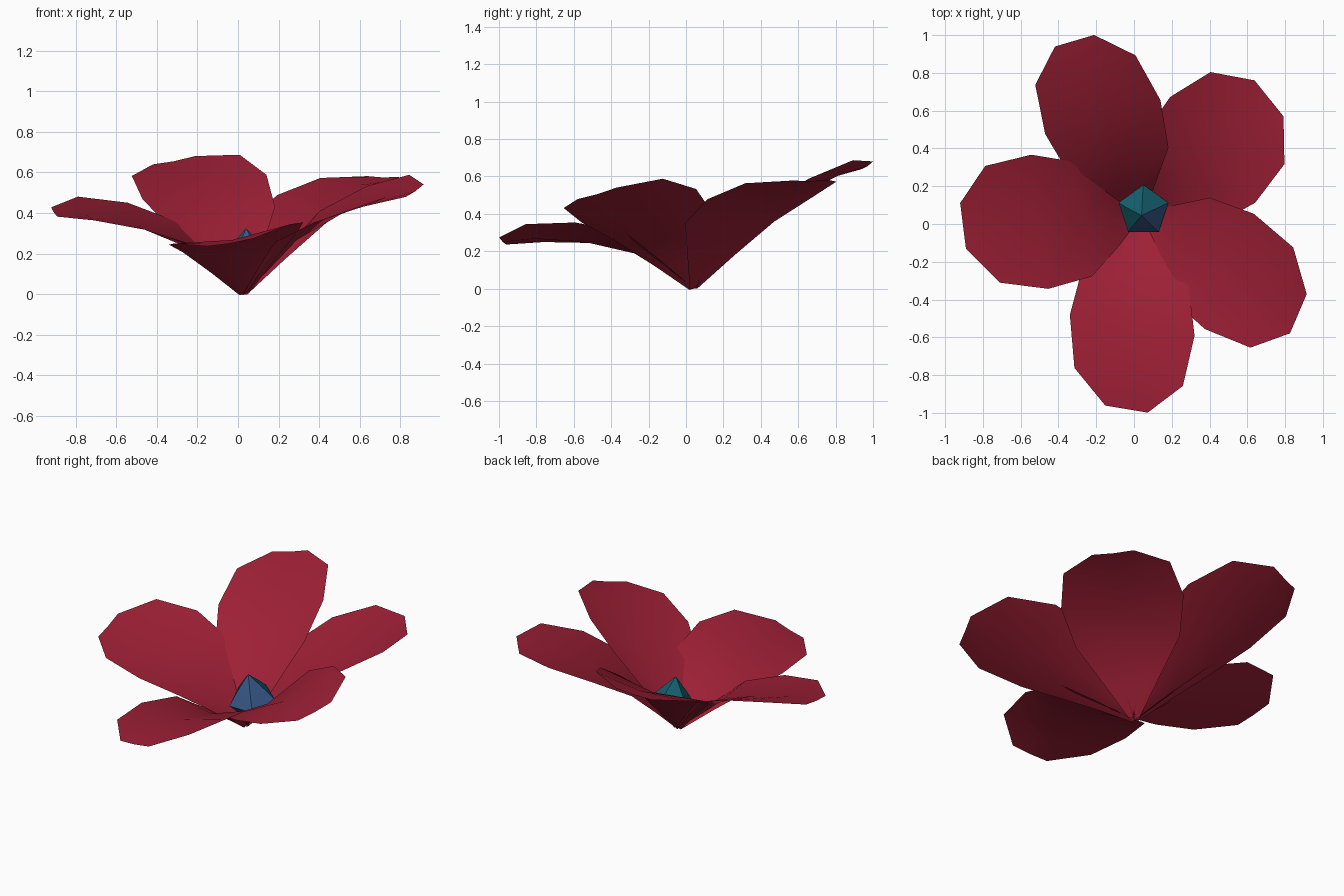
import bpy
import math
from mathutils import Vector

cube = bpy.data.objects.get("Cube")
if cube:
    bpy.data.objects.remove(cube)


def material(name, colour):
    mat = bpy.data.materials.new(name)
    mat.use_nodes = True
    rgba = (*colour, 1)
    mat.diffuse_color = rgba
    mat.node_tree.nodes["Principled BSDF"].inputs["Base Color"].default_value = rgba
    return mat


def add_object(name, verts, faces, materials):
    mesh = bpy.data.meshes.new(name)
    mesh.from_pydata(verts, [], faces)
    mesh.update()
    for mat in materials:
        mesh.materials.append(mat)
    obj = bpy.data.objects.new(name, mesh)
    bpy.context.collection.objects.link(obj)
    return obj


crimson = material("petal_crimson", (0.34, 0.014, 0.036))
teal = material("pistil_teal", (0.007, 0.115, 0.155))
blue = material("pistil_blue", (0.04, 0.1, 0.25))

BASE = Vector((0.03, 0.04, 0))

# Petal section: distance along the petal, width ratio, edge rise, middle rise
ROWS = [(0, 0.07, 0, 0), (0.15, 0.45, 0.09, 0.05), (0.31, 0.85, 0.175, 0.11),
        (0.565, 1, 0.155, 0.105), (0.833, 0.87, 0.085, 0.055), (1, 0.34, 0, -0.005)]


def petal(name, tip, half_side):
    """Arched, cupped sheet from the base to the tip, three points across."""
    reach, side = Vector(tip) - BASE, Vector(half_side)
    verts = []
    for along, width, edge, middle in ROWS:
        for k, rise in ((-1, edge), (0, middle), (1, edge)):
            verts.append(BASE + reach * along + side * width * k + Vector((0, 0, rise)))
    faces = []
    for row in range(len(ROWS) - 1):
        for col in range(2):
            a = row * 3 + col
            faces.append((a, a + 1, a + 4, a + 3))
    obj = add_object(name, verts, faces, [crimson])
    # Keep the inner side of the sheet facing up
    if obj.data.polygons[4].normal.z < 0:
        obj.data.flip_normals()
    obj.data.shade_smooth()


# Five petals: middle of the tip edge, then half of the widest span
petal("back_petal", (-0.315, 0.97, 0.66), (0.305, 0.09, 0.06))
petal("back_left_petal", (0.715, 0.665, 0.58), (0.225, -0.28, -0.005))
petal("front_left_petal", (0.87, -0.475, 0.51), (0.13, 0.305, 0.09))
petal("front_petal", (-0.04, -0.98, 0.255), (0.33, -0.055, 0.055))
petal("right_petal", (-0.905, -0.01, 0.405), (0.045, -0.355, -0.067))

# Faceted bud in the middle, leaning forward: five-sided rings
SIDES = 5
verts = []
for centre, radius in (((0.03, 0.04, 0.07), 0.02), ((0.05, 0.07, 0.165), 0.138),
                       ((0.045, 0.06, 0.225), 0.09)):
    for i in range(SIDES):
        angle = math.radians(90) + math.tau * i / SIDES
        dx, dy = radius * math.cos(angle), radius * math.sin(angle)
        verts.append(Vector(centre) + Vector((dx, dy, 0.25 * dy)))
verts.append((0.04, 0.045, 0.325))
faces = [tuple(reversed(range(SIDES)))]
for i in range(SIDES):
    j = (i + 1) % SIDES
    for ring in (0, SIDES):
        faces.append((ring + i, ring + j, ring + SIDES + j, ring + SIDES + i))
    faces.append((2 * SIDES + i, 2 * SIDES + j, 3 * SIDES))
pistil = add_object("pistil", verts, faces, [teal, blue])

# Front and front-left facets are blue
for face in pistil.data.polygons:
    n = face.normal
    if abs(n.z) < 0.95 and n.y < -0.1 and n.x > -0.2:
        face.material_index = 1
